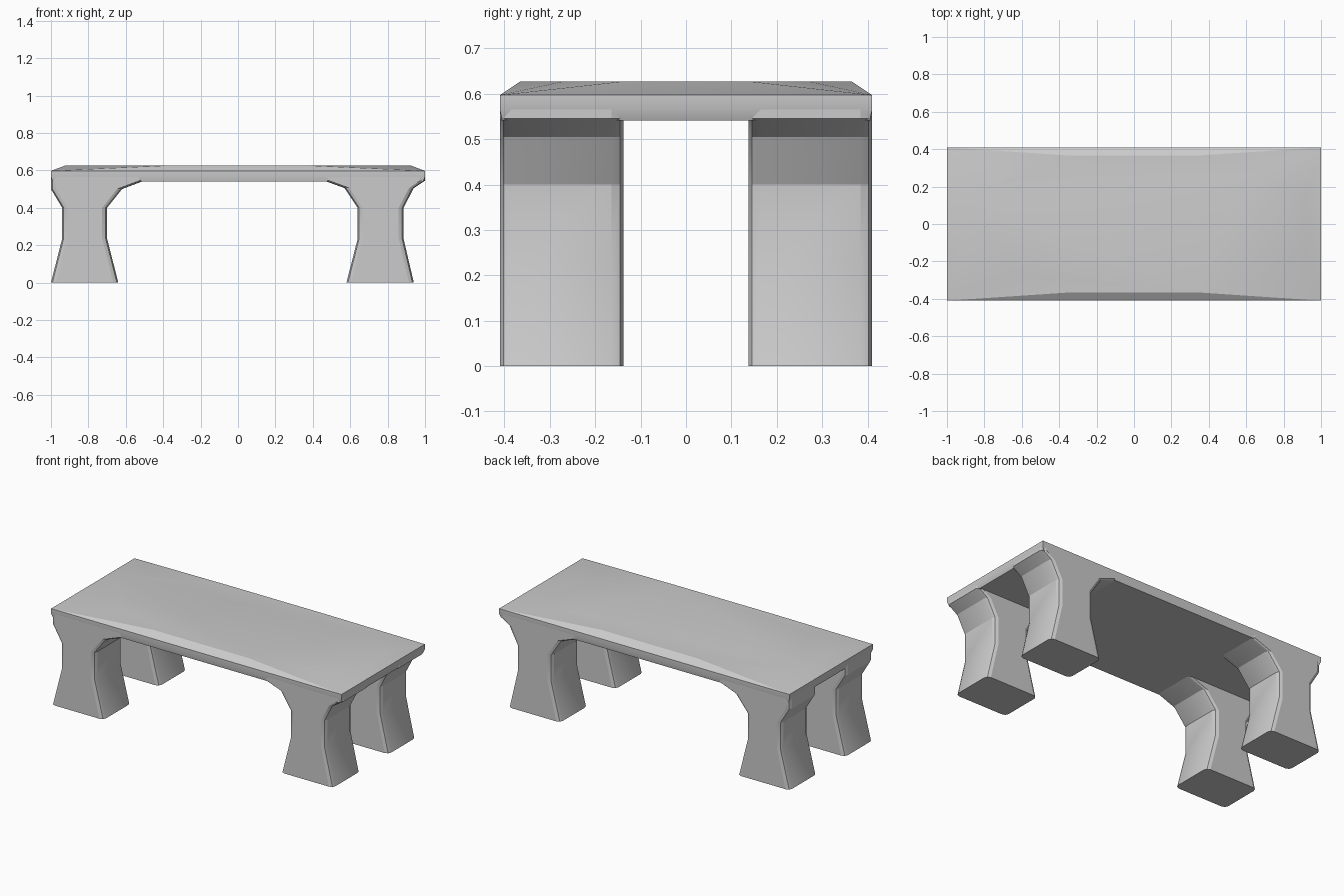
import bpy, bmesh

if "Cube" in bpy.data.objects:
    bpy.data.objects.remove(bpy.data.objects["Cube"])


def finish(bm, name):
    bmesh.ops.recalc_face_normals(bm, faces=bm.faces[:])
    mesh = bpy.data.meshes.new(name)
    bm.to_mesh(mesh)
    bm.free()
    obj = bpy.data.objects.new(name, mesh)
    bpy.context.collection.objects.link(obj)
    bpy.ops.object.select_all(action='DESELECT')
    obj.select_set(True)
    bpy.context.view_layer.objects.active = obj
    bpy.ops.object.shade_smooth_by_angle(angle=0.4)
    return obj


def ring(x0, x1, y0, y1, c):
    # rectangle with softened corners
    k = c * 0.3
    pts = []
    for cx, cy, sx, sy in ((x0, y0, 1, 1), (x1, y0, -1, 1), (x1, y1, -1, -1), (x0, y1, 1, -1)):
        corner = [(cx, cy + sy * c), (cx + sx * k, cy + sy * k), (cx + sx * c, cy)]
        pts += corner if sx == sy else corner[::-1]
    return pts


def leg(name, profile, y0, y1):
    # stacked sections: (z, left x, right x)
    bm = bmesh.new()
    loops = [[bm.verts.new((x, y, z)) for x, y in ring(x0, x1, y0, y1, 0.026)]
             for z, x0, x1 in profile]
    for a, b in zip(loops, loops[1:]):
        n = len(a)
        for i in range(n):
            j = (i + 1) % n
            bm.faces.new((a[i], a[j], b[j], b[i]))
    bm.faces.new(loops[0][::-1])
    bm.faces.new(loops[-1])
    return finish(bm, name)


# Table top: slab with a faceted, bevelled upper surface
bm = bmesh.new()
for sx in (-1, 1):
    for sy in (-1, 1):
        for x, y, z in ((0.33, 0.365, 0.627), (0.65, 0.27, 0.627), (0.92, 0.14, 0.627),
                        (1, 0.41, 0.597), (1, 0.41, 0.565), (0.99, 0.405, 0.541)):
            bm.verts.new((sx * x, sy * y, z))
bmesh.ops.convex_hull(bm, input=bm.verts[:])
bmesh.ops.dissolve_limit(bm, angle_limit=0.01, verts=bm.verts[:], edges=bm.edges[:])
finish(bm, "table_top")

# Waisted legs flaring into the top
left = [(0, -1, -0.64), (0.235, -0.94, -0.70), (0.40, -0.94, -0.70),
        (0.50, -1.0, -0.62), (0.545, -1.0, -0.50), (0.57, -1.0, -0.50)]
right = [(0, 0.58, 0.94), (0.235, 0.64, 0.885), (0.40, 0.64, 0.885),
         (0.505, 0.57, 0.94), (0.545, 0.46, 1.0), (0.57, 0.46, 1.0)]
for side, profile in (("left", left), ("right", right)):
    leg("front_%s_leg" % side, profile, -0.41, -0.138)
    leg("back_%s_leg" % side, profile, 0.138, 0.41)
